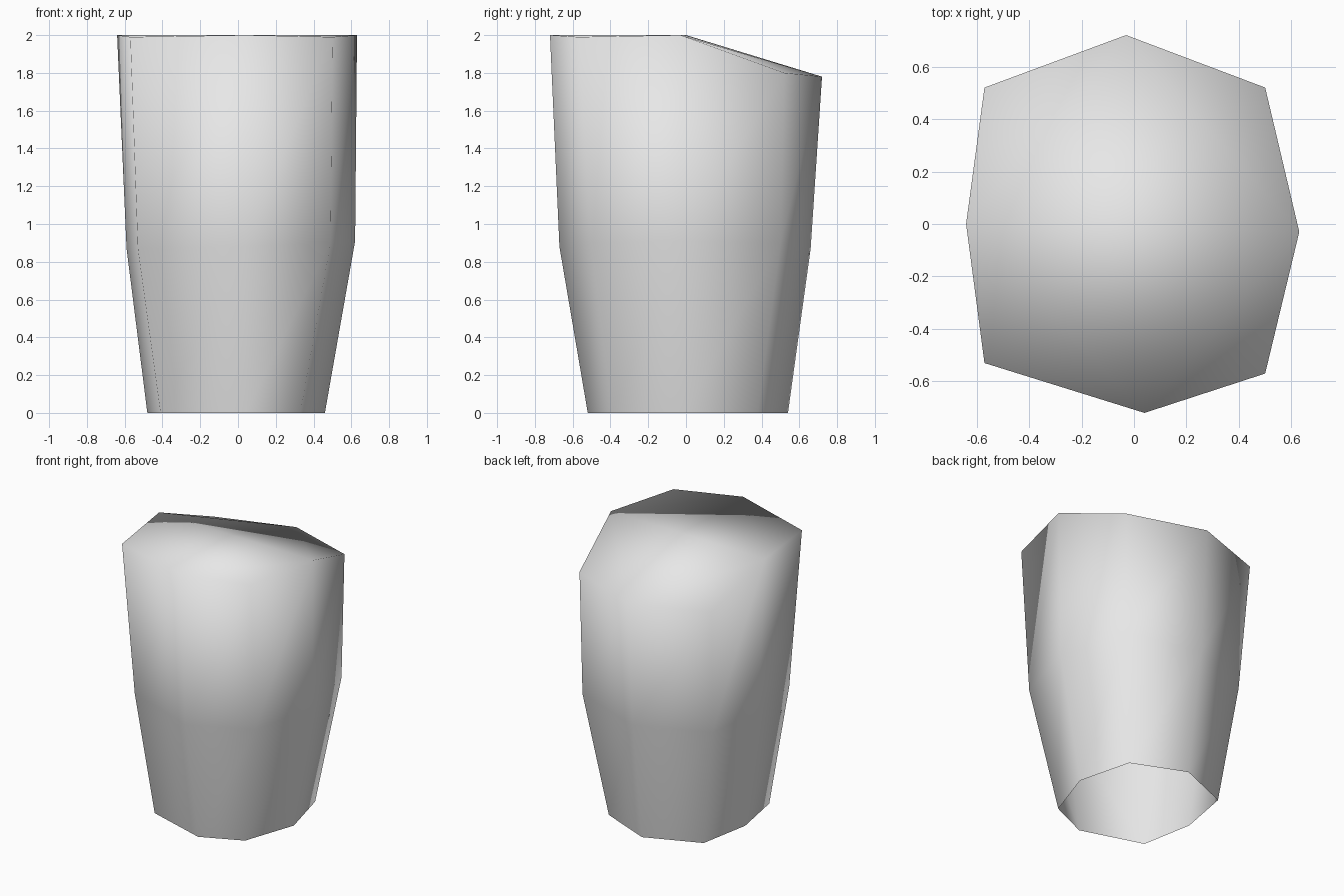
import bpy
import bmesh

default_cube = bpy.data.objects.get("Cube")
if default_cube:
    bpy.data.objects.remove(default_cube, do_unlink=True)


def make_material(name, colour):
    material = bpy.data.materials.new(name)
    material.use_nodes = True
    material.diffuse_color = colour
    shader = next(n for n in material.node_tree.nodes if n.type == "BSDF_PRINCIPLED")
    shader.inputs["Base Color"].default_value = colour
    return material


# Irregular eight-sided cross-sections, counter-clockwise from the left (+x) side
foot_ring = [(.46, -.01, 0), (.36, .38, 0), (-.02, .54, 0), (-.41, .38, 0),
             (-.48, 0, 0), (-.41, -.38, 0), (.04, -.52, 0), (.33, -.39, 0)]
waist_ring = [(.62, -.02, .91), (.49, .5, .9), (-.03, .66, .87), (-.53, .45, .87),
              (-.59, 0, .87), (-.53, -.44, .87), (.04, -.67, .88), (.49, -.5, .9)]
crown_ring = [(.63, -.03, 2), (.5, .52, 1.8), (-.03, .72, 1.78), (-.57, .52, 1.79),
              (-.64, 0, 2), (-.57, -.53, 1.99), (.04, -.72, 2), (.5, -.57, 1.99)]


def build_stone(name, rings, material):
    bm = bmesh.new()
    loops = [[bm.verts.new(point) for point in ring] for ring in rings]

    # Tapered wall, open underneath
    for lower, upper in zip(loops, loops[1:]):
        count = len(lower)
        for i in range(count):
            j = (i + 1) % count
            bm.faces.new((lower[i], lower[j], upper[j], upper[i]))

    # Level front half of the crown and bevelled back half
    left, back_left, back, back_right, right, front_right, front, front_left = loops[-1]
    for corners in ((left, back_left, back), (back, back_right, right),
                    (left, back, right), (right, front_right, front),
                    (front, front_left, left), (left, right, front)):
        bm.faces.new(corners)

    for face in bm.faces:
        face.smooth = True
    mesh = bpy.data.meshes.new(name)
    bm.to_mesh(mesh)
    bm.free()
    mesh.materials.append(material)
    stone = bpy.data.objects.new(name, mesh)
    bpy.context.collection.objects.link(stone)
    return stone


stone_grey = make_material("stone_grey", (0.8, 0.8, 0.8, 1))
build_stone("stone_block", (foot_ring, waist_ring, crown_ring), stone_grey)
